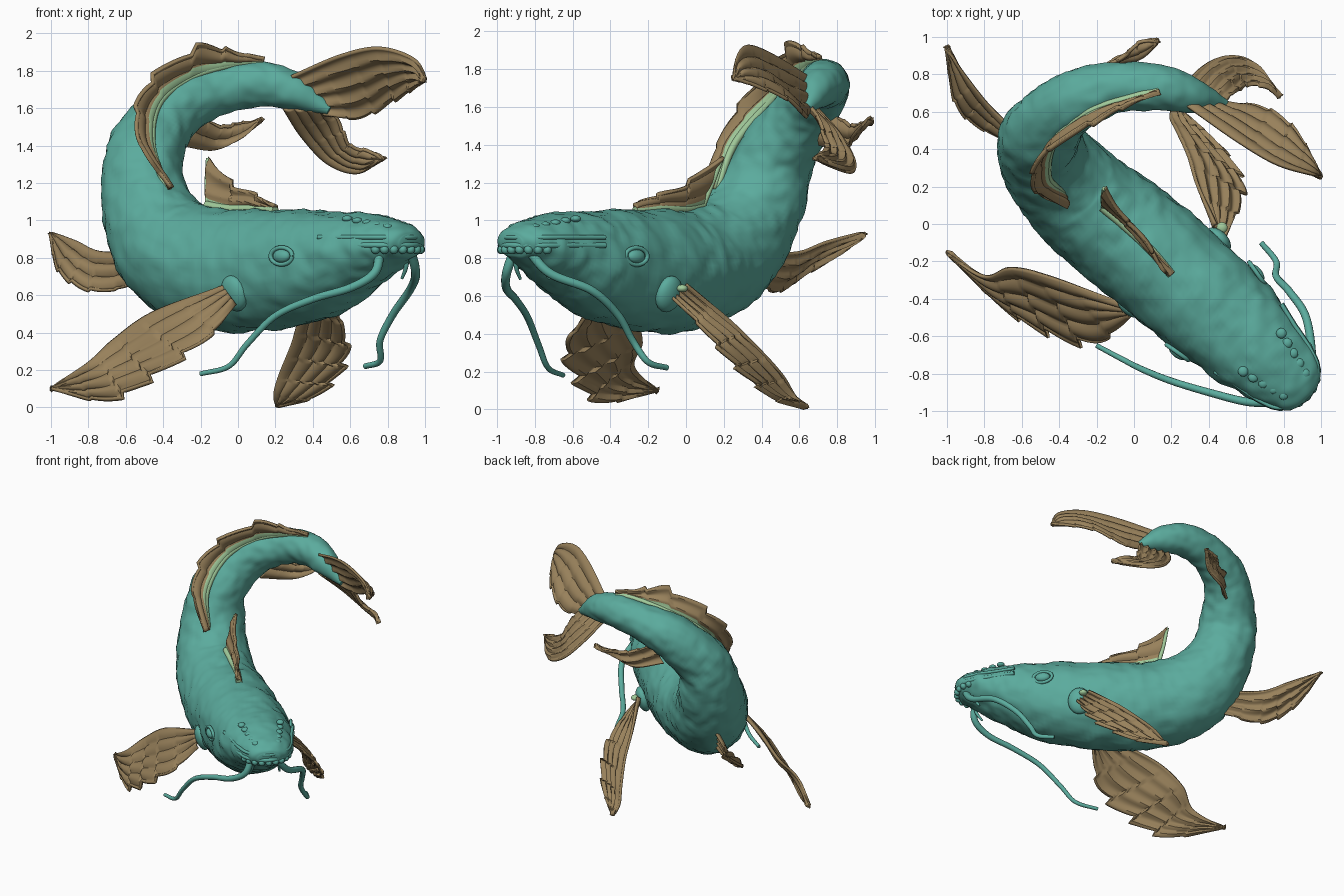
import bpy, bmesh, math
from mathutils import Vector, noise

cube = bpy.data.objects.get("Cube")
if cube:
    bpy.data.objects.remove(cube, do_unlink=True)


def material(name, color):
    mat = bpy.data.materials.new(name)
    mat.use_nodes = True
    mat.diffuse_color = (*color, 1)
    mat.node_tree.nodes["Principled BSDF"].inputs["Base Color"].default_value = (*color, 1)
    return mat


teal = material("teal skin", (.105, .41, .34))
brown = material("brown fin", (.315, .22, .105))
lime = material("pale green", (.36, .6, .33))


def resample(rows, count):
    """Smooth interpolation through rows of numbers."""
    rows = [Vector(r) for r in rows]
    rows = [rows[0] * 2 - rows[1]] + rows + [rows[-1] * 2 - rows[-2]]
    spans = len(rows) - 3
    result = []
    for k in range(count):
        pos = k / (count - 1) * spans
        i = min(int(pos), spans - 1)
        t = pos - i
        a, b, c, d = rows[i:i + 4]
        result.append((b * 2 + (c - a) * t + (a * 2 - b * 5 + c * 4 - d) * t ** 2
                       + (b * 3 - a - c * 3 + d) * t ** 3) / 2)
    return result


def finish(name, bm, mats, angle=50):
    bmesh.ops.recalc_face_normals(bm, faces=bm.faces)
    mesh = bpy.data.meshes.new(name)
    bm.to_mesh(mesh)
    bm.free()
    obj = bpy.data.objects.new(name, mesh)
    bpy.context.collection.objects.link(obj)
    for mat in mats:
        mesh.materials.append(mat)
    bpy.ops.object.select_all(action='DESELECT')
    obj.select_set(True)
    bpy.context.view_layer.objects.active = obj
    bpy.ops.object.shade_smooth_by_angle(angle=math.radians(angle))
    return obj


def sweep(name, rows, mat, count=40, sides=12, bump=0):
    """Tube through rows of x, y, z, half width, half height."""
    pts = resample(rows, count)
    centers = [Vector(p[:3]) for p in pts]
    bm = bmesh.new()
    rings, side = [], None
    for k, c in enumerate(centers):
        tangent = (centers[min(k + 1, count - 1)] - centers[max(k - 1, 0)]).normalized()
        if side is None:
            side = tangent.cross(Vector((0, 0, 1)))
            if side.length < .1:
                side = Vector((1, 0, 0))
        side = (side - tangent * side.dot(tangent)).normalized()
        up = side.cross(tangent)
        ring = []
        for j in range(sides):
            a = math.tau * j / sides
            out = side * math.cos(a) * pts[k][3] + up * math.sin(a) * pts[k][4]
            p = c + out
            if bump:
                fade = min(1, out.length / .2)
                n = noise.noise(p * 16) + noise.noise(p * 5)
                p += out.normalized() * n * bump * fade
            ring.append(bm.verts.new(p))
        rings.append(ring)
    for r, s in zip(rings, rings[1:]):
        for j in range(sides):
            bm.faces.new((r[j], r[j - 1], s[j - 1], s[j]))
    bm.faces.new(rings[0])
    bm.faces.new(rings[-1])
    return finish(name, bm, [mat])


def tapered(points, start, end):
    """Give each path point a radius running from start to end."""
    last = len(points) - 1
    radii = [start + (end - start) * i / last for i in range(last + 1)]
    return [(*p, r, r) for p, r in zip(points, radii)]


def fin(name, rows, rays=4, teeth=6, jag=.16, ridge=.01, thick=.018, base_color=0):
    """Ribbed sheet between two edges; each row holds one point on either edge."""
    nu, nv = 73, 33
    bm = bmesh.new()
    edges = [(Vector(r[:3]), Vector(r[3:])) for r in resample(rows, nu)]
    grid = []
    for k, (a, b) in enumerate(edges):
        u = k / (nu - 1)
        before, after = edges[max(k - 1, 0)], edges[min(k + 1, nu - 1)]
        normal = (sum(after, Vector((0, 0, 0))) - sum(before, Vector((0, 0, 0)))).cross(b - a).normalized()
        cut = 1 - jag * (u * teeth % 1) * math.sin(math.pi * u)
        line = []
        for j in range(nv):
            v = j / (nv - 1)
            wave = abs(math.sin(math.pi * rays * v + u * 1.5)) - .5
            ruffle = math.sin(u * 9 + v * 4) * .012 * v
            line.append(bm.verts.new(a.lerp(b, v * cut) + normal * (wave * ridge * 2 + ruffle)))
        grid.append(line)
    for r, s in zip(grid, grid[1:]):
        for j in range(nv - 1):
            f = bm.faces.new((r[j], r[j + 1], s[j + 1], s[j]))
            f.material_index = 1 if j / nv < base_color else 0
    bmesh.ops.remove_doubles(bm, verts=bm.verts, dist=.0004)
    obj = finish(name, bm, [brown, lime], 40)
    mod = obj.modifiers.new("thickness", 'SOLIDIFY')
    mod.thickness = thick
    mod.offset = 0


def ball(name, center, scale, mat, facing=(0, 0, 1)):
    bm = bmesh.new()
    bmesh.ops.create_uvsphere(bm, u_segments=20, v_segments=12, radius=1)
    turn = Vector(facing).to_track_quat('Z', 'Y')
    for v in bm.verts:
        v.co = turn @ (v.co * Vector(scale)) + Vector(center)
    finish(name, bm, [mat])


def head_point(along, across, z):
    """Point in the head's own diagonal frame."""
    d = math.sqrt(2)
    return Vector(((along + across) / d, (across - along) / d, z))


# Curled body from snout to tail root
sweep("body", [
    (.925, -.925, .88, .08, .045), (.893, -.893, .885, .145, .085), (.81, -.81, .877, .2, .137),
    (.65, -.66, .835, .26, .212), (.44, -.47, .77, .3, .29), (.14, -.21, .735, .31, .325),
    (-.134, .007, .745, .305, .32), (-.36, .21, .84, .28, .305), (-.49, .375, 1.08, .245, .25),
    (-.5, .48, 1.35, .2, .21), (-.36, .63, 1.57, .172, .172), (-.13, .72, 1.69, .14, .14),
    (.12, .73, 1.73, .12, .12), (.3, .69, 1.69, .1, .1), (.49, .64, 1.59, .025, .025),
], teal, count=170, sides=60, bump=.012)

# Thin lips wrapping round the snout
for name, z, size in (("upper_lip", .91, .012), ("lower_lip", .868, .015)):
    half = [(.86, .255), (.98, .226), (1.145, .192), (1.25, .138)]
    path = [head_point(t, o, z) for t, o in half]
    path.append(head_point(1.31, 0, z))
    path += [head_point(t, -o, z) for t, o in reversed(half)]
    sweep(name, [(*p, size, size) for p in path], teal, count=50)

# Knobbly lower lip and snout bumps
for i in range(-4, 5):
    a = i * .3
    ball("lip_bump", head_point(1.145 + .16 * math.cos(a), .175 * math.sin(a), .845),
         (.024, .024, .024), teal)
for s in (-1, 1):
    for i in range(5):
        ball("snout_bump", head_point(1.21 - i * .06, s * (.08 + i * .016), .965 + i * .011),
             (.028, .028, .018), teal)

# Eyes with lids, and flat lumps where the pectoral fins root
for s, root in ((-1, .29), (1, .38)):
    out = head_point(.12, s, .12)
    eye = head_point(.65, s * .3 - .021, .81)
    ball("eye", eye, (.055, .036, .028), teal, out)
    ring = []
    for i in range(13):
        a = math.tau * i / 12
        p = eye + head_point(.07 * math.cos(a), -s * .012 * math.cos(a), .045 * math.sin(a))
        ring.append((*p, .012, .012))
    sweep("eyelid", ring, teal, count=36, sides=8)
    ball("fin_socket", head_point(root, s * .285 - .033, .61), (.085, .1, .05), teal,
         head_point(0, s, -.3))

# Long whiskers
sweep("right_whisker", tapered([
    (.76, -.91, .84), (.73, -.95, .72), (.6, -.95, .64), (.4, -.9, .58), (.2, -.84, .49),
    (.05, -.78, .34), (-.05, -.73, .22), (-.2, -.65, .18)], .026, .013), teal, count=60)
sweep("left_whisker", tapered([
    (.92, -.84, .85), (.95, -.72, .72), (.92, -.5, .63), (.83, -.36, .5),
    (.76, -.28, .36), (.76, -.2, .25), (.68, -.1, .22)], .026, .015), teal, count=60)

# Short chin whiskers
for s in (-1, 1):
    sweep("chin_whisker", tapered([head_point(1.18, s * .09, .82), head_point(1.17, s * .1, .75),
                                   head_point(1.13, s * .11, .69)], .016, .008), teal, count=16)

# Pectoral fins
fin("right_pectoral_fin", [
    (-.08, -.42, .65, -.02, -.5, .56), (-.45, -.28, .51, -.2, -.66, .33),
    (-.66, -.23, .36, -.45, -.6, .13), (-.8, -.27, .23, -.7, -.46, .03),
    (-1, -.15, .1, -1, -.15, .1)])
fin("left_pectoral_fin", [
    (.43, 0, .66, .47, -.08, .59), (.34, .2, .5, .56, .07, .42),
    (.29, .37, .34, .61, .2, .29), (.23, .51, .19, .55, .32, .16),
    (.2, .58, .08, .41, .45, .05), (.21, .64, .01, .21, .64, .01)])
ball("left_fin_root", (.47, -.02, .64), (.03, .03, .02), lime)

# Rear belly fin and under-tail fin
fin("belly_fin", [
    (-.56, .43, .83, -.52, .35, .67), (-.74, .6, .83, -.8, .5, .62),
    (-.86, .75, .88, -.97, .66, .73), (-1, .95, .93, -1, .95, .93)], rays=3, jag=.08)
fin("under_tail_fin", [
    (-.29, .7, 1.4, -.22, .76, 1.56), (-.13, .85, 1.38, -.08, .88, 1.51),
    (.03, .89, 1.44, .02, .97, 1.53), (.13, .98, 1.54, .13, .98, 1.54)], rays=2, jag=.1)

# Tail fan
fin("upper_tail_lobe", [
    (.28, .64, 1.77, .46, .66, 1.57), (.54, .45, 1.88, .67, .64, 1.55),
    (.75, .32, 1.92, .84, .53, 1.63), (.93, .26, 1.86, .95, .38, 1.71),
    (1, .25, 1.75, 1, .25, 1.75)], jag=.06)
fin("lower_tail_lobe", [
    (.24, .68, 1.6, .48, .64, 1.6), (.34, .82, 1.45, .55, .7, 1.51),
    (.48, .9, 1.31, .61, .74, 1.41), (.64, .87, 1.26, .7, .72, 1.37),
    (.78, .68, 1.33, .78, .68, 1.33)], jag=.06)


# Dorsal fins with a pale seam where they meet the back
def dorsal(name, rows, teeth, jag, base_color, seam):
    fin(name, rows, rays=2, teeth=teeth, jag=jag, ridge=.006, thick=.022, base_color=base_color)
    sweep(name + "_seam", [(*r[:3], seam, seam) for r in rows], lime)


dorsal("front_dorsal_fin", [
    (.2, -.27, 1.05, .2, -.27, 1.08), (.08, -.13, 1.06, .1, -.15, 1.14),
    (-.05, -.01, 1.06, -.03, .02, 1.22), (-.17, .09, 1.08, -.16, .19, 1.34)], 3, .25, .15, .024)
sweep("front_dorsal_rear_edge", tapered([(-.16, .09, 1.08), (-.165, .14, 1.2), (-.16, .19, 1.33)],
                                        .016, .012), lime)
dorsal("rear_dorsal_fin", [
    (-.38, .16, 1.16, -.35, .09, 1.18), (-.46, .26, 1.41, -.54, .19, 1.49),
    (-.42, .45, 1.63, -.5, .37, 1.75), (-.24, .6, 1.77, -.2, .54, 1.96),
    (0, .68, 1.84, .01, .64, 1.89), (.13, .71, 1.84, .14, .7, 1.87)], 7, .3, .27, .02)
